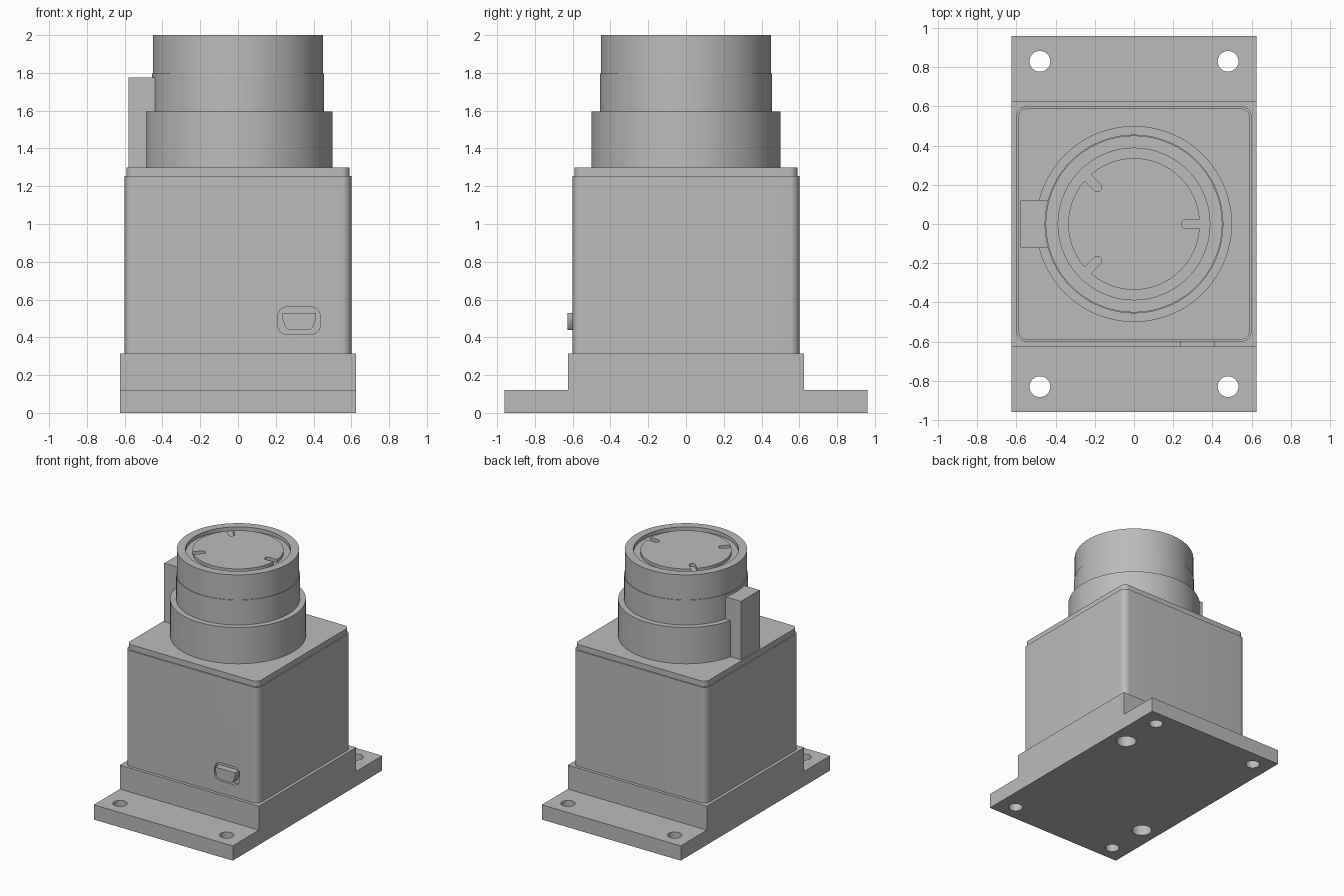
import bpy, bmesh
from math import cos, sin, pi, radians
from mathutils import Matrix, Vector

if "Cube" in bpy.data.objects:
    bpy.data.objects.remove(bpy.data.objects["Cube"])

GREY = (0.5, 0.5, 0.5, 1)
grey = bpy.data.materials.new("light grey")
grey.use_nodes = True
grey.diffuse_color = GREY
grey.node_tree.nodes["Principled BSDF"].inputs["Base Color"].default_value = GREY


def finish(name, bm):
    """Turn a bmesh into a named grey object."""
    bmesh.ops.recalc_face_normals(bm, faces=bm.faces[:])
    mesh = bpy.data.meshes.new(name)
    bm.to_mesh(mesh)
    bm.free()
    ob = bpy.data.objects.new(name, mesh)
    bpy.context.collection.objects.link(ob)
    mesh.materials.append(grey)
    return ob


def prism(name, outline, axis, lo, hi):
    """Extrude a 2D outline along an axis; the outline uses the other two axes in order."""
    def place(p, t):
        c = list(p)
        c.insert("xyz".index(axis), t)
        return c
    bm = bmesh.new()
    face = bm.faces.new([bm.verts.new(place(p, lo)) for p in outline])
    new = bmesh.ops.extrude_face_region(bm, geom=[face])["geom"]
    bmesh.ops.translate(bm, vec=Vector(place((0, 0), hi - lo)),
                        verts=[v for v in new if isinstance(v, bmesh.types.BMVert)])
    return finish(name, bm)


def rounded(cx, cy, w, h, r, steps=8):
    """Rounded rectangle outline."""
    pts = []
    for q, (sx, sy) in enumerate([(1, 1), (-1, 1), (-1, -1), (1, -1)]):
        for i in range(steps + 1):
            a = (q + i / steps) * pi / 2
            pts.append((cx + sx * (w / 2 - r) + r * cos(a), cy + sy * (h / 2 - r) + r * sin(a)))
    return pts


def circle(cx, cy, r, n=32):
    return [(cx + r * cos(2 * pi * i / n), cy + r * sin(2 * pi * i / n)) for i in range(n)]


def lathe(name, profile, n=96):
    """Revolve an (r, z) profile around z."""
    bm = bmesh.new()
    vs = [bm.verts.new((r, 0, z)) for r, z in profile]
    es = [bm.edges.new(pair) for pair in zip(vs, vs[1:])]
    bmesh.ops.spin(bm, geom=vs + es, axis=(0, 0, 1), cent=(0, 0, 0), angle=2 * pi, steps=n)
    bmesh.ops.remove_doubles(bm, verts=bm.verts[:], dist=1e-5)
    return finish(name, bm)


def cut(target, cutters):
    """Subtract the cutters and discard them."""
    bpy.context.view_layer.objects.active = target
    for c in cutters:
        c.hide_render = True
        mod = target.modifiers.new("cut", 'BOOLEAN')
        mod.operation, mod.solver, mod.object = 'DIFFERENCE', 'EXACT', c
        bpy.ops.object.modifier_apply(modifier=mod.name)
        bpy.data.objects.remove(c)


# Mounting base: stepped block with flanges at front and back
half = [(0.96, 0), (0.96, 0.12), (0.625, 0.12), (0.625, 0.315)]
base = prism("mounting_base", half + [(-y, z) for y, z in reversed(half)], "x", -0.625, 0.625)

# Flange screw holes, and two blind dowel holes underneath
holes = [prism("screw_hole", circle(sx * 0.48, sy * 0.83, 0.053), "z", -0.1, 0.2)
         for sx in (-1, 1) for sy in (-1, 1)]
holes += [prism("dowel_hole", circle(s * 0.48, s * 0.48, 0.075), "z", -0.1, 0.2) for s in (-1, 1)]
cut(base, holes)

# Housing with a port recess, and its slightly smaller lid
housing = prism("housing", rounded(0, 0, 1.2, 1.2, 0.05), "z", 0.315, 1.255)
cut(housing, [prism("port_recess", rounded(0.323, 0.488, 0.225, 0.145, 0.05), "y", -0.7, -0.575)])
lid = prism("housing_lid", rounded(0, 0, 1.18, 1.18, 0.045), "z", 1.255, 1.3)

# Port plug, tapered towards the bottom
port = prism("port", [(0.235, 0.53), (0.413, 0.53), (0.413, 0.5), (0.398, 0.455), (0.383, 0.44),
                      (0.265, 0.44), (0.25, 0.455), (0.235, 0.5)], "y", -0.627, -0.57)

# Barrel: wide collar, upper tube and a shallow groove in the top
barrel = lathe("barrel", [(0, 1.3), (0.5, 1.3), (0.5, 1.595), (0.456, 1.595), (0.456, 1.797),
                          (0.451, 1.797), (0.451, 2), (0.387, 2), (0.387, 1.97), (0, 1.97)])

# Front disc with three round-ended slots
disc = lathe("front_disc", [(0, 1.965), (0.336, 1.965), (0.336, 1.995), (0, 1.995)])
slots = []
for angle in (0, 135, 225):
    slot = prism("slot", rounded(0.343, 0, 0.2, 0.046, 0.0229), "z", 1.97, 2.1)
    slot.data.transform(Matrix.Rotation(radians(angle), 4, 'Z'))
    slots.append(slot)
cut(disc, slots)

# Upright block on the side of the barrel
side_block = prism("side_block", [(-0.58, -0.12), (-0.42, -0.12), (-0.42, 0.12), (-0.58, 0.12)],
                   "z", 1.3, 1.775)

# Smooth the round surfaces, keep edges sharp
bpy.ops.object.select_all(action='DESELECT')
for ob in (base, housing, lid, port, barrel, disc, side_block):
    ob.select_set(True)
bpy.context.view_layer.objects.active = base
bpy.ops.object.shade_smooth_by_angle(angle=radians(30))
